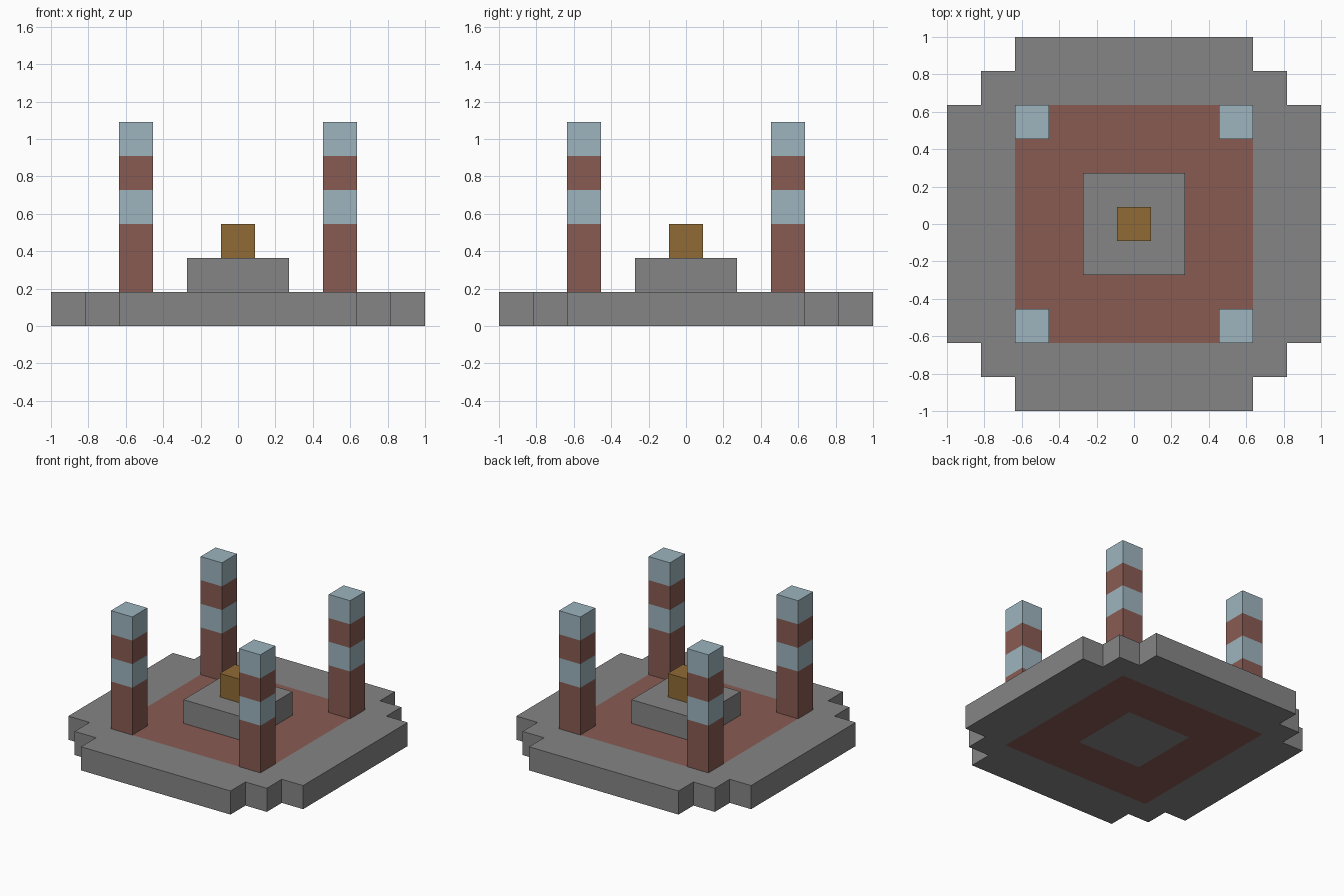
import bpy
import bmesh
from mathutils import Matrix, Vector

cube = bpy.data.objects.get("Cube")
if cube:
    bpy.data.objects.remove(cube, do_unlink=True)

U = 2 / 11  # one block


def material(name, rgb):
    m = bpy.data.materials.new(name)
    m.use_nodes = True
    m.diffuse_color = (*rgb, 1)
    m.node_tree.nodes["Principled BSDF"].inputs["Base Color"].default_value = (*rgb, 1)
    return m


stone = material("grey stone", (0.235, 0.235, 0.235))
brick = material("red brick", (0.25, 0.105, 0.084))
ice = material("pale blue", (0.337, 0.462, 0.515))
gold = material("dark gold", (0.279, 0.147, 0.036))


def finish(bm, name, mats, rule=None):
    """Turn a bmesh into an object; rule picks the material from a face centre in blocks."""
    bmesh.ops.recalc_face_normals(bm, faces=bm.faces)
    if rule:
        for f in bm.faces:
            f.material_index = rule(f.calc_center_median() / U)
    mesh = bpy.data.meshes.new(name)
    bm.to_mesh(mesh)
    bm.free()
    for m in mats:
        mesh.materials.append(m)
    bpy.context.collection.objects.link(bpy.data.objects.new(name, mesh))


def box(name, x, y, z, width, height, mats, cuts=(), rule=None):
    """Square block standing on z, sliced at the cut heights; all sizes in blocks."""
    bm = bmesh.new()
    place = Matrix.Translation(Vector((x, y, z + height / 2)) * U)
    size = Matrix.Diagonal((width * U, width * U, height * U, 1))
    bmesh.ops.create_cube(bm, size=1, matrix=place @ size)
    for c in cuts:
        bmesh.ops.bisect_plane(bm, geom=bm.verts[:] + bm.edges[:] + bm.faces[:],
                               plane_co=(0, 0, c * U), plane_no=(0, 0, 1))
    finish(bm, name, mats, rule)


# Platform: block grid with stepped corners and an inlaid brick ring
bm = bmesh.new()
bmesh.ops.create_grid(bm, x_segments=11, y_segments=11, size=1)
corners = []
for f in bm.faces:
    c = f.calc_center_median() / U
    if abs(c.x) + abs(c.y) > 8.5:
        corners.append(f)
bmesh.ops.delete(bm, geom=corners, context='FACES')
top = bmesh.ops.extrude_face_region(bm, geom=bm.faces[:], use_keep_orig=True)["geom"]
bmesh.ops.translate(bm, vec=(0, 0, U),
                    verts=[g for g in top if isinstance(g, bmesh.types.BMVert)])
finish(bm, "platform", [stone, brick],
       lambda c: int(1.5 < max(abs(c.x), abs(c.y)) < 3.5))

# Plinth and the gold block on it
box("plinth", 0, 0, 1, 3, 1, [stone])
box("gold_block", 0, 0, 2, 1, 1, [gold])

# Banded corner pillars
for side, x in (("right", -3), ("left", 3)):
    for end, y in (("front", -3), ("back", 3)):
        box(f"{end}_{side}_pillar", x, y, 1, 1, 5, [brick, ice], cuts=(3, 4, 5),
            rule=lambda c: int(3 < c.z < 4 or c.z > 5))
